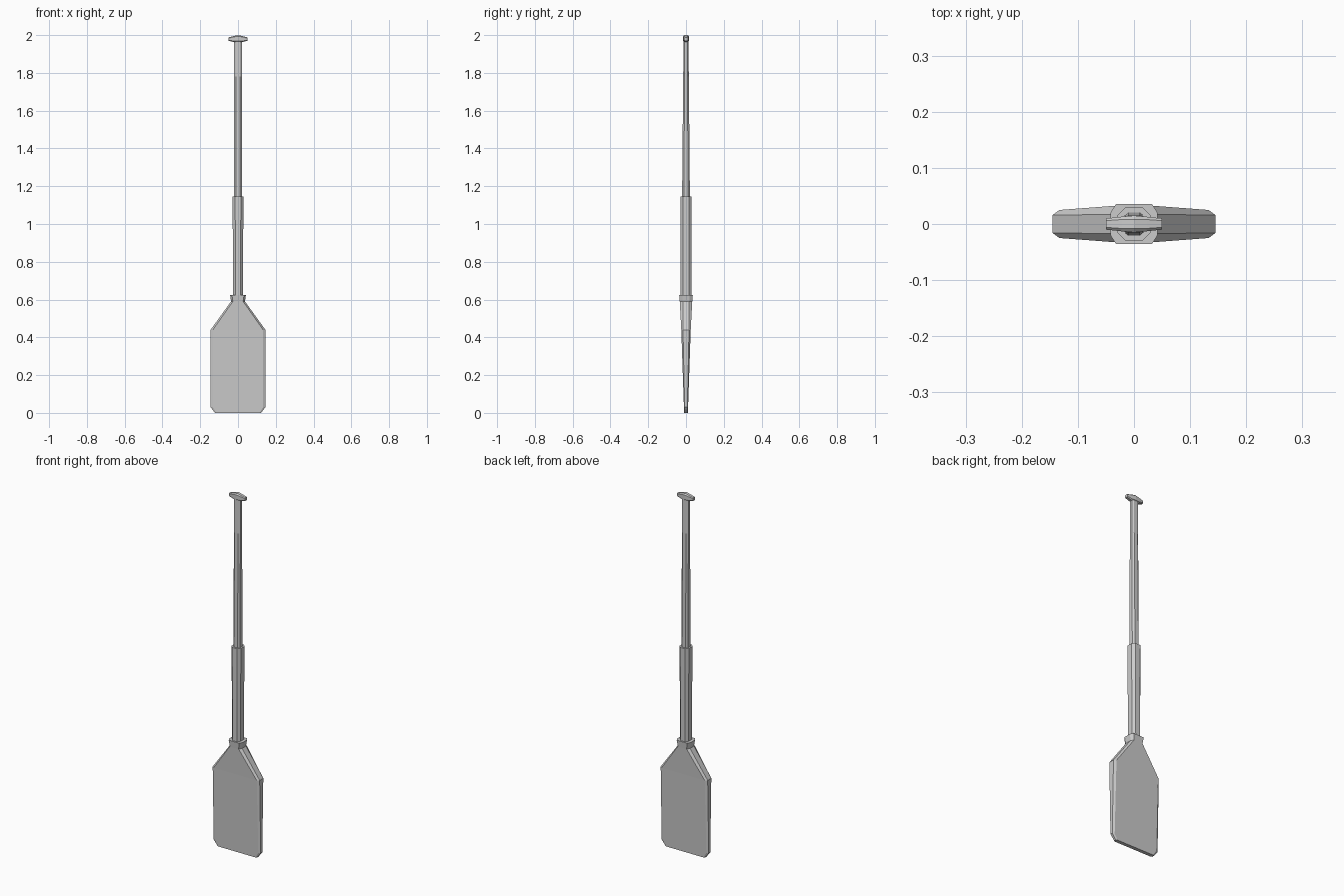
import bpy
import bmesh

if "Cube" in bpy.data.objects:
    bpy.data.objects.remove(bpy.data.objects["Cube"])


def loft(name, sections, place):
    """Skin chamfered eight-sided sections (pos, a, b, chamfer a, chamfer b, offset)."""
    bm = bmesh.new()
    rings = []
    for pos, a, b, ca, cb, off in sections:
        pts = [(a, -b + cb), (a, b - cb), (a - ca, b), (-a + ca, b),
               (-a, b - cb), (-a, -b + cb), (-a + ca, -b), (a - ca, -b)]
        rings.append([bm.verts.new(place(pos, u, v + off)) for u, v in pts])
    for low, high in zip(rings, rings[1:]):
        for i in range(8):
            j = (i + 1) % 8
            bm.faces.new((low[i], low[j], high[j], high[i]))
    bm.faces.new(rings[0])
    bm.faces.new(rings[-1])
    bmesh.ops.recalc_face_normals(bm, faces=bm.faces)
    mesh = bpy.data.meshes.new(name)
    bm.to_mesh(mesh)
    bm.free()
    obj = bpy.data.objects.new(name, mesh)
    bpy.context.collection.objects.link(obj)
    return obj


def upright(z, x, y):
    return (x, y, z)


def sideways(x, y, z):
    return (x, y, z)


# Blade, tapering thinner toward its tip and pinching into the collar
loft("blade", [
    (0.005, 0.122, 0.010, 0.008, 0.004, 0),
    (0.030, 0.145, 0.011, 0.012, 0.004, 0),
    (0.440, 0.145, 0.025, 0.012, 0.009, 0),
    (0.590, 0.037, 0.033, 0.010, 0.016, 0),
    (0.625, 0.042, 0.036, 0.010, 0.016, 0),
], upright)

# Thick sleeve on the lower shaft
loft("shaft_sleeve", [
    (0.58, 0.025, 0.029, 0.012, 0.014, 0),
    (1.145, 0.029, 0.030, 0.014, 0.014, 0),
], upright)

# Slim upper shaft
loft("upper_shaft", [
    (1.10, 0.020, 0.021, 0.009, 0.010, 0),
    (1.78, 0.020, 0.015, 0.009, 0.007, 0),
    (1.975, 0.020, 0.012, 0.009, 0.005, 0),
], upright)

# Crossbar grip, fullest at the centre
loft("crossbar_grip", [
    (-0.050, 0.010, 0.009, 0.004, 0.004, 1.979),
    (-0.022, 0.013, 0.016, 0.005, 0.005, 1.979),
    (0.000, 0.015, 0.019, 0.007, 0.006, 1.981),
    (0.022, 0.013, 0.016, 0.005, 0.005, 1.979),
    (0.050, 0.010, 0.009, 0.004, 0.004, 1.979),
], sideways)

# Rest the tip on the floor
for obj in bpy.context.collection.objects:
    if obj.name == "blade":
        for v in obj.data.vertices:
            if v.co.z < 0.01:
                v.co.z = 0
